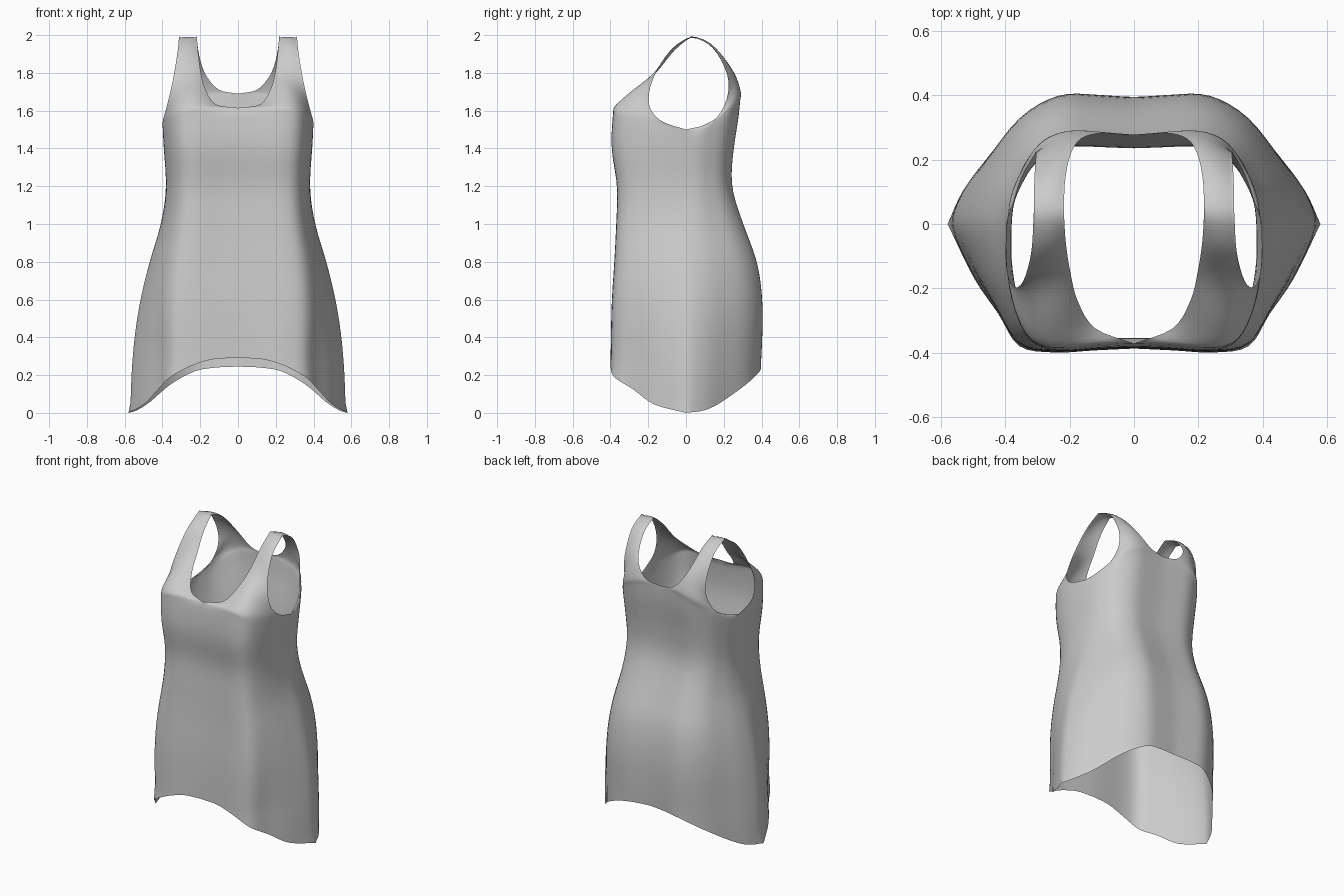
import bpy, bmesh
from mathutils import Vector

cube = bpy.data.objects.get("Cube")
if cube:
    bpy.data.objects.remove(cube)


def spline(pts, t):
    """Smooth curve through evenly spaced points, t from 0 to 1."""
    n = len(pts) - 1
    f = min(max(t, 0), 1) * n
    i = min(int(f), n - 1)
    u = f - i
    p1, p2 = pts[i], pts[i + 1]
    p0 = pts[i - 1] if i > 0 else p1 * 2 - p2
    p3 = pts[i + 2] if i + 2 <= n else p2 * 2 - p1
    a, b = (p2 - p0) * 0.5, (p3 - p1) * 0.5
    d = p2 - p1
    return p1 + a * u + (d * 3 - a * 2 - b) * u ** 2 + (a + b - d * 2) * u ** 3


def vectors(rows):
    return [Vector(r) for r in rows]


# Body profiles every 0.2 in height: half width, front depth, back depth
profile = vectors([
    (.58, .40, .36), (.575, .40, .388), (.557, .398, .40), (.523, .393, .40),
    (.472, .38, .372), (.41, .37, .30), (.38, .365, .24), (.392, .395, .25),
    (.402, .385, .28), (.40, .35, .285)])

# Half cross-sections, centre front to side and side to centre back,
# as fractions of width and depth
front_chest = vectors([(0, .97), (.3, .98), (.6, 1), (.82, .92), (.95, .63), (1, .32), (1, 0)])
front_hem = vectors([(0, .97), (.22, .985), (.43, 1), (.62, .95), (.73, .7), (.86, .42), (1, 0)])
back_chest = vectors([(0, .98), (.28, 1), (.55, 1), (.8, .8), (.92, .5), (.98, .27), (1, 0)])
back_hem = vectors([(0, .98), (.2, 1), (.4, 1), (.62, .83), (.8, .52), (.92, .28), (1, 0)])

# Heights of the hem and of the line from neck to underarm, centre to side
front_low = [.29, .285, .25, .19, .125, .045, 0]
front_top = [1.615, 1.61, 1.59, 1.56, 1.53, 1.51, 1.5]
back_low = [.245, .24, .22, .15, .06, .015, 0]
back_top = [1.69, 1.68, 1.64, 1.58, 1.53, 1.505, 1.5]

# Strap rows from chest to shoulder: neck edge, middle, armhole edge
shoulder = [(.218, .03, 1.995), (.265, .03, 2), (.312, .03, 1.995)]
front_strap = [
    [(.12, -.325, 1.635), (.31, -.36, 1.61), (.398, -.13, 1.545)],
    [(.175, -.24, 1.72), (.29, -.29, 1.69), (.375, -.195, 1.63)],
    [(.198, -.15, 1.81), (.27, -.175, 1.79), (.345, -.178, 1.76)],
    [(.212, -.06, 1.92), (.265, -.075, 1.93), (.32, -.09, 1.91)],
    shoulder]
back_strap = [
    [(.1, .283, 1.71), (.27, .27, 1.65), (.35, .14, 1.54)],
    [(.165, .265, 1.78), (.25, .26, 1.74), (.31, .215, 1.66)],
    [(.198, .215, 1.86), (.25, .225, 1.84), (.305, .218, 1.79)],
    [(.215, .13, 1.95), (.26, .135, 1.955), (.31, .14, 1.935)],
    shoulder]

ACROSS, BODY_ROWS, STRAP_ROWS = 24, 32, 20


def body_point(s, v, hem, chest, low, top, side):
    z = spline(low, s) * (1 - v) + spline(top, s) * v
    size = spline(profile, z / 1.8)
    blend = min(max((z - .3) / .9, 0), 1)
    frac = spline(hem, s).lerp(spline(chest, s), blend)
    depth = size.y if side < 0 else size.z
    return Vector((size.x * frac.x, side * depth * frac.y, z))


def strap_row_point(row, s):
    a, b, c = vectors(row)
    return a * (2 * (s - .5) * (s - 1)) + b * (4 * s * (1 - s)) + c * (2 * s * (s - .5))


def add_grid(bm, rows, flip):
    grid = [[bm.verts.new(p) for p in row] for row in rows]
    for r0, r1 in zip(grid, grid[1:]):
        for i in range(len(r0) - 1):
            quad = [r0[i], r0[i + 1], r1[i + 1], r1[i]]
            bm.faces.new(quad[::-1] if flip else quad)


def add_panel(bm, hem, chest, low, top, straps, side):
    steps = [i / ACROSS for i in range(ACROSS + 1)]
    shape = (hem, chest, low, top, side)
    body = [[body_point(s, j / BODY_ROWS, *shape) for s in steps]
            for j in range(BODY_ROWS + 1)]
    columns = [[body_point(s, 1, *shape)] + [strap_row_point(r, s) for r in straps]
               for s in steps]
    upper = [[spline(col, j / STRAP_ROWS) for col in columns]
             for j in range(STRAP_ROWS + 1)]
    add_grid(bm, body, side > 0)
    add_grid(bm, upper, side > 0)


# Left half of the garment: front and back panels sewn along the side and shoulder
bm = bmesh.new()
add_panel(bm, front_hem, front_chest, front_low, front_top, front_strap, -1)
add_panel(bm, back_hem, back_chest, back_low, back_top, back_strap, 1)

# Right half mirrored, then all seams welded
copy = bmesh.ops.duplicate(bm, geom=bm.verts[:] + bm.edges[:] + bm.faces[:])["geom"]
for v in copy:
    if isinstance(v, bmesh.types.BMVert):
        v.co.x *= -1
bmesh.ops.reverse_faces(bm, faces=[f for f in copy if isinstance(f, bmesh.types.BMFace)])
bmesh.ops.remove_doubles(bm, verts=bm.verts[:], dist=.0005)
# Soften the seams between panels, leaving open edges in place
inner = [v for v in bm.verts if not v.is_boundary]
for _ in range(4):
    bmesh.ops.smooth_vert(bm, verts=inner, factor=.5,
                          use_axis_x=True, use_axis_y=True, use_axis_z=True)

mesh = bpy.data.meshes.new("tank_top")
bm.to_mesh(mesh)
bm.free()
garment = bpy.data.objects.new("tank_top", mesh)
bpy.context.collection.objects.link(garment)

# Plain grey cloth
cloth = bpy.data.materials.new("grey_cloth")
cloth.use_nodes = True
colour = (.6, .6, .6, 1)
cloth.diffuse_color = colour
cloth.node_tree.nodes["Principled BSDF"].inputs["Base Color"].default_value = colour
mesh.materials.append(cloth)

bpy.context.view_layer.objects.active = garment
garment.select_set(True)
bpy.ops.object.shade_smooth()
